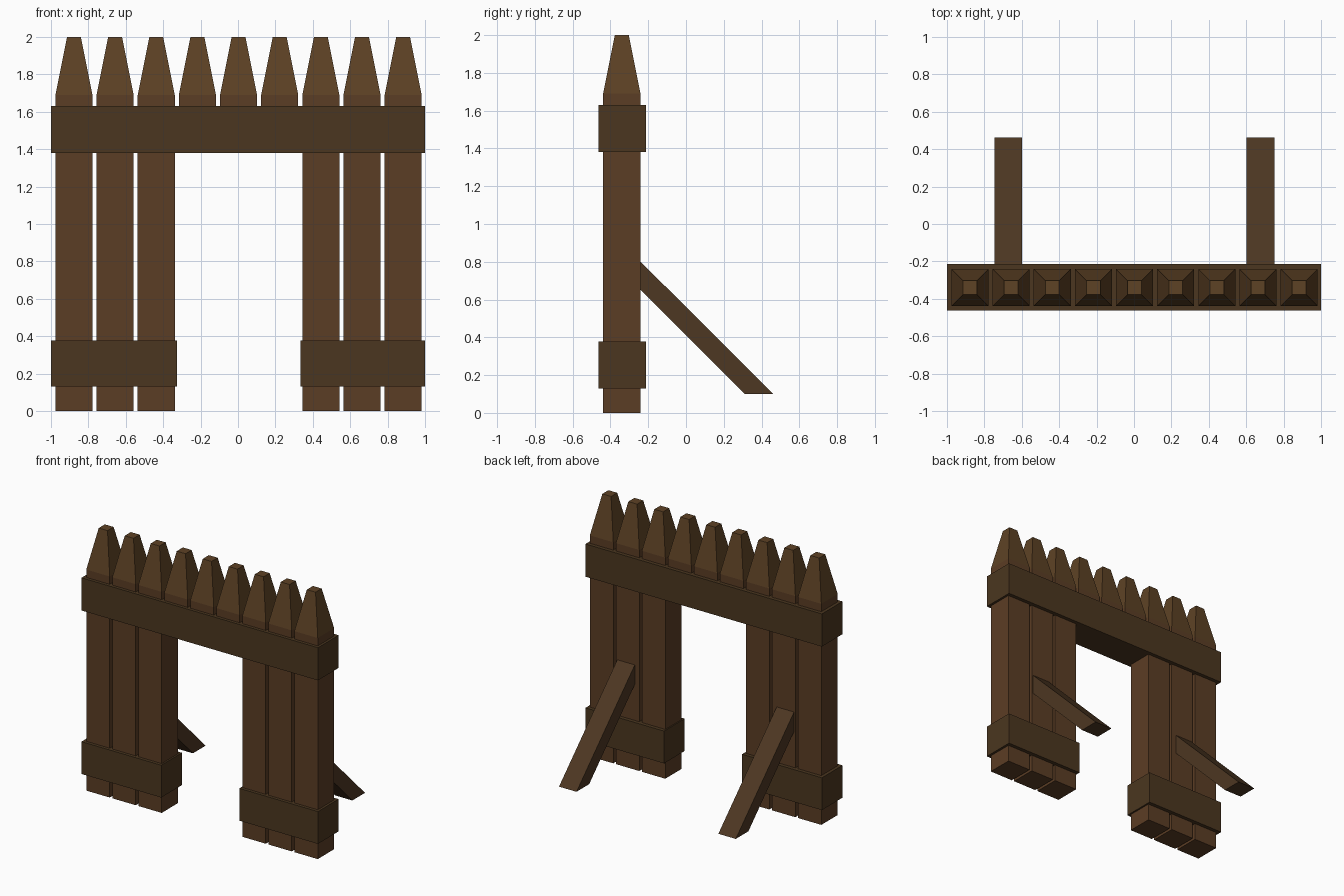
import bpy, bmesh

if "Cube" in bpy.data.objects:
    bpy.data.objects.remove(bpy.data.objects["Cube"])


def material(name, rgb):
    m = bpy.data.materials.new(name)
    m.diffuse_color = (*rgb, 1)
    m.use_nodes = True
    m.node_tree.nodes["Principled BSDF"].inputs["Base Color"].default_value = m.diffuse_color
    return m


POST = material("post_wood", (0.105, 0.047, 0.018))
TIP = material("tip_wood", (0.11, 0.054, 0.018))
RAIL = material("rail_wood", (0.07, 0.037, 0.014))
BRACE = material("brace_wood", (0.075, 0.038, 0.016))


def finish(name, bm, *mats):
    bmesh.ops.recalc_face_normals(bm, faces=bm.faces)
    mesh = bpy.data.meshes.new(name)
    bm.to_mesh(mesh)
    bm.free()
    for m in mats:
        mesh.materials.append(m)
    ob = bpy.data.objects.new(name, mesh)
    bpy.context.collection.objects.link(ob)


def extrude_profile(name, pts, x0, x1, mat):
    """Extrude a (y, z) profile along x."""
    bm = bmesh.new()
    a = [bm.verts.new((x0, y, z)) for y, z in pts]
    b = [bm.verts.new((x1, y, z)) for y, z in pts]
    bm.faces.new(a)
    bm.faces.new(b[::-1])
    for i in range(len(pts)):
        j = (i + 1) % len(pts)
        bm.faces.new((a[i], b[i], b[j], a[j]))
    finish(name, bm, mat)


def picket(name, x, bottom):
    """Square post with a blunt tapered tip, lofted through square rings."""
    bm = bmesh.new()
    rings = []
    for z, h in ((bottom, 0.099), (1.69, 0.099), (2.0, 0.037)):
        rings.append([bm.verts.new((x + sx * h, -0.34 + sy * h, z))
                      for sx, sy in ((-1, -1), (1, -1), (1, 1), (-1, 1))])
    bm.faces.new(rings[0])
    bm.faces.new(rings[2]).material_index = 1
    for k in range(2):
        for i in range(4):
            j = (i + 1) % 4
            f = bm.faces.new((rings[k][i], rings[k][j],
                              rings[k + 1][j], rings[k + 1][i]))
            f.material_index = k
    finish(name, bm, POST, TIP)


# Pickets: full height at the sides, short ones over the gateway
for i in range(9):
    short = 3 <= i <= 5
    picket("short_picket" if short else "picket",
           0.003 + (i - 4) * 0.22, 1.42 if short else 0.0)


# Horizontal rails wrapping the pickets
def rail(name, x0, x1, z0, z1):
    extrude_profile(name, [(-0.463, z0), (-0.213, z0), (-0.213, z1), (-0.463, z1)],
                    x0, x1, RAIL)


rail("top_rail", -1, 1, 1.38, 1.63)
rail("left_lower_rail", -1, -0.325, 0.13, 0.377)
rail("right_lower_rail", 0.335, 1, 0.13, 0.377)

# Diagonal braces behind each side
brace = [(-0.25, 0.81), (0.463, 0.10), (0.31, 0.10), (-0.25, 0.66)]
extrude_profile("left_brace", brace, -0.745, -0.598, BRACE)
extrude_profile("right_brace", brace, 0.602, 0.75, BRACE)
